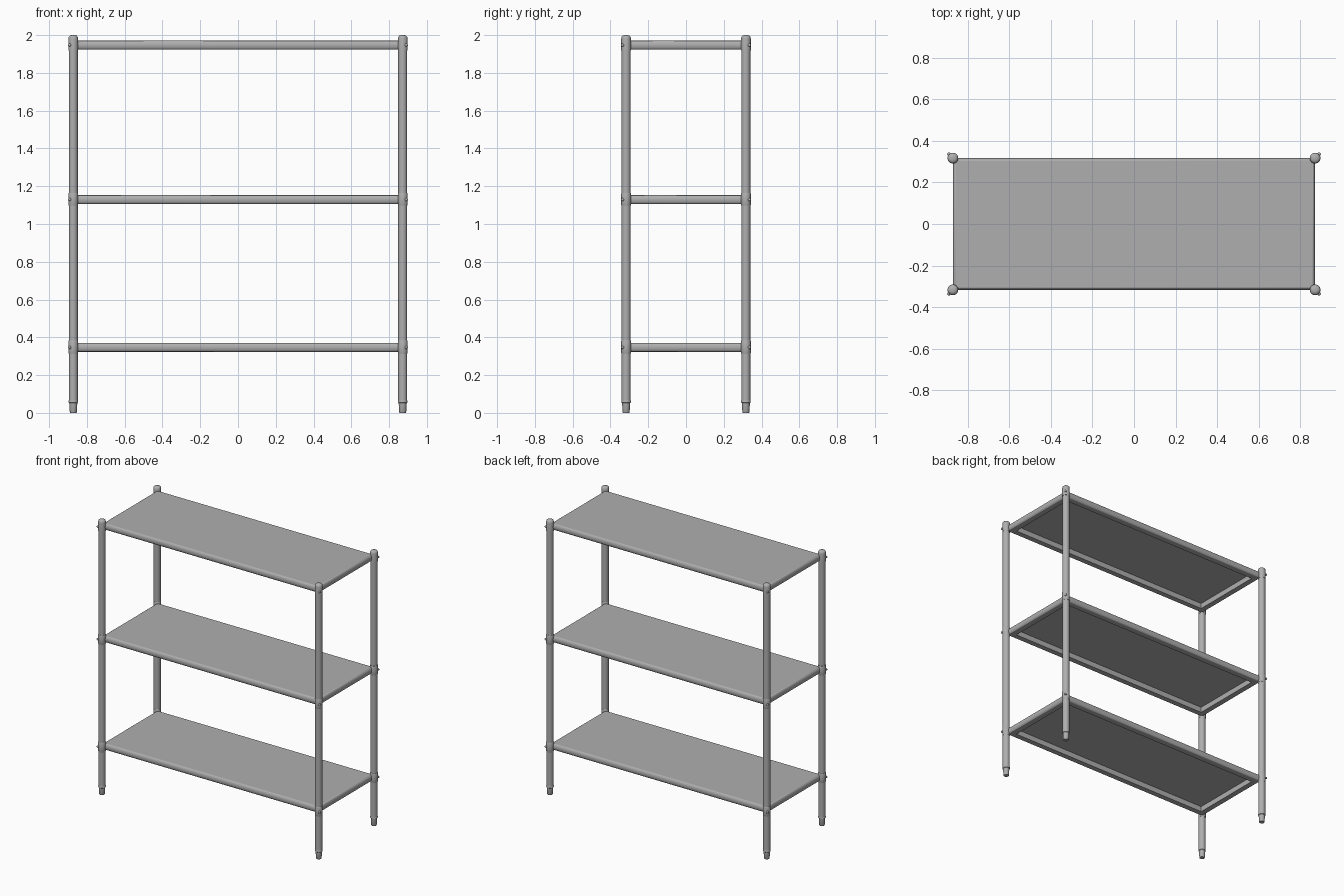
import bpy, bmesh, math
from mathutils import Vector

if "Cube" in bpy.data.objects:
    bpy.data.objects.remove(bpy.data.objects["Cube"])

PX, PY = 0.872, 0.317          # post centres
R = 0.0238                     # post radius
SHELVES = [0.347, 1.129, 1.947]  # rail centre heights

steel = bpy.data.materials.new("grey_steel")
steel.diffuse_color = (0.43, 0.43, 0.43, 1)
steel.use_nodes = True
steel.node_tree.nodes["Principled BSDF"].inputs["Base Color"].default_value = steel.diffuse_color


def finish(name, bm):
    bmesh.ops.recalc_face_normals(bm, faces=bm.faces)
    me = bpy.data.meshes.new(name)
    bm.to_mesh(me)
    bm.free()
    me.materials.append(steel)
    ob = bpy.data.objects.new(name, me)
    bpy.context.collection.objects.link(ob)
    bpy.ops.object.select_all(action='DESELECT')
    ob.select_set(True)
    bpy.context.view_layer.objects.active = ob
    bpy.ops.object.shade_smooth_by_angle(angle=math.radians(35))
    return ob


def loft(bm, loops):
    rings = [[bm.verts.new(p) for p in loop] for loop in loops]
    for a, b in zip(rings, rings[1:]):
        n = len(a)
        for i in range(n):
            bm.faces.new((a[i], a[(i + 1) % n], b[(i + 1) % n], b[i]))
    bm.faces.new(rings[0])
    bm.faces.new(rings[-1])


def turned(name, profile, origin, axis=(0, 0, 1), n=32):
    """Solid of revolution from (radius, height) pairs along an axis."""
    q = Vector((0, 0, 1)).rotation_difference(Vector(axis))
    bm = bmesh.new()
    loft(bm, [[Vector(origin) + q @ Vector((r * math.cos(2 * math.pi * i / n),
                                            r * math.sin(2 * math.pi * i / n), h))
               for i in range(n)] for r, h in profile])
    return finish(name, bm)


def shelf(name, z):
    """Thin tray with a rounded outer edge and an inward return lip."""
    h = 0.0235
    prof = [(0.6 * h * (1 - math.cos(t)), h * math.sin(t))
            for t in [math.pi / 2 - math.pi * k / 12 for k in range(13)]]
    prof += [(0.05, -h), (0.05, h - 0.008)]
    bm = bmesh.new()
    loft(bm, [[(sx * (PX - d), sy * (PY - d), z + dz)
               for sx, sy in ((-1, -1), (1, -1), (1, 1), (-1, 1))]
              for d, dz in prof])
    # keep the flat top evenly shaded
    bm.normal_update()
    for e in bm.edges:
        if any(len(f.verts) == 4 and abs(f.normal.z) > 0.999 for f in e.link_faces):
            e.smooth = False
    return finish(name, bm)


for i, z in enumerate(SHELVES):
    shelf(f"shelf_{i + 1}", z)

for sx in (-1, 1):
    for sy in (-1, 1):
        side = ("front" if sy < 0 else "back") + ("_left" if sx < 0 else "_right")
        x, y = sx * PX, sy * PY
        # upright tube and tapered foot
        turned(f"{side}_post", [(R, 0.06), (R, 1.96)], (x, y, 0))
        turned(f"{side}_foot", [(0.017, 0), (0.0185, 0.003), (0.0215, 0.052),
                                (0.0248, 0.055), (0.0248, 0.064), (R, 0.066)], (x, y, 0))
        out = Vector((sx, sy, 0)).normalized()
        for i, z in enumerate(SHELVES):
            # corner collar; the top one is a domed cap
            if i == 2:
                prof = [(0.0258, 1.918), (0.0258, 1.982), (0.0238, 1.991),
                        (0.018, 1.997), (0.009, 2.0)]
            else:
                prof = [(0.0245, z - 0.032), (0.0258, z - 0.029),
                        (0.0258, z + 0.033), (0.0245, z + 0.036)]
            turned(f"{side}_collar_{i + 1}", prof, (x, y, 0))
            # diagonal clamp bolt
            turned(f"{side}_bolt_{i + 1}",
                   [(0.008, 0.018), (0.008, 0.030), (0.0055, 0.034), (0.0035, 0.035)],
                   (x, y, z), out, 16)
